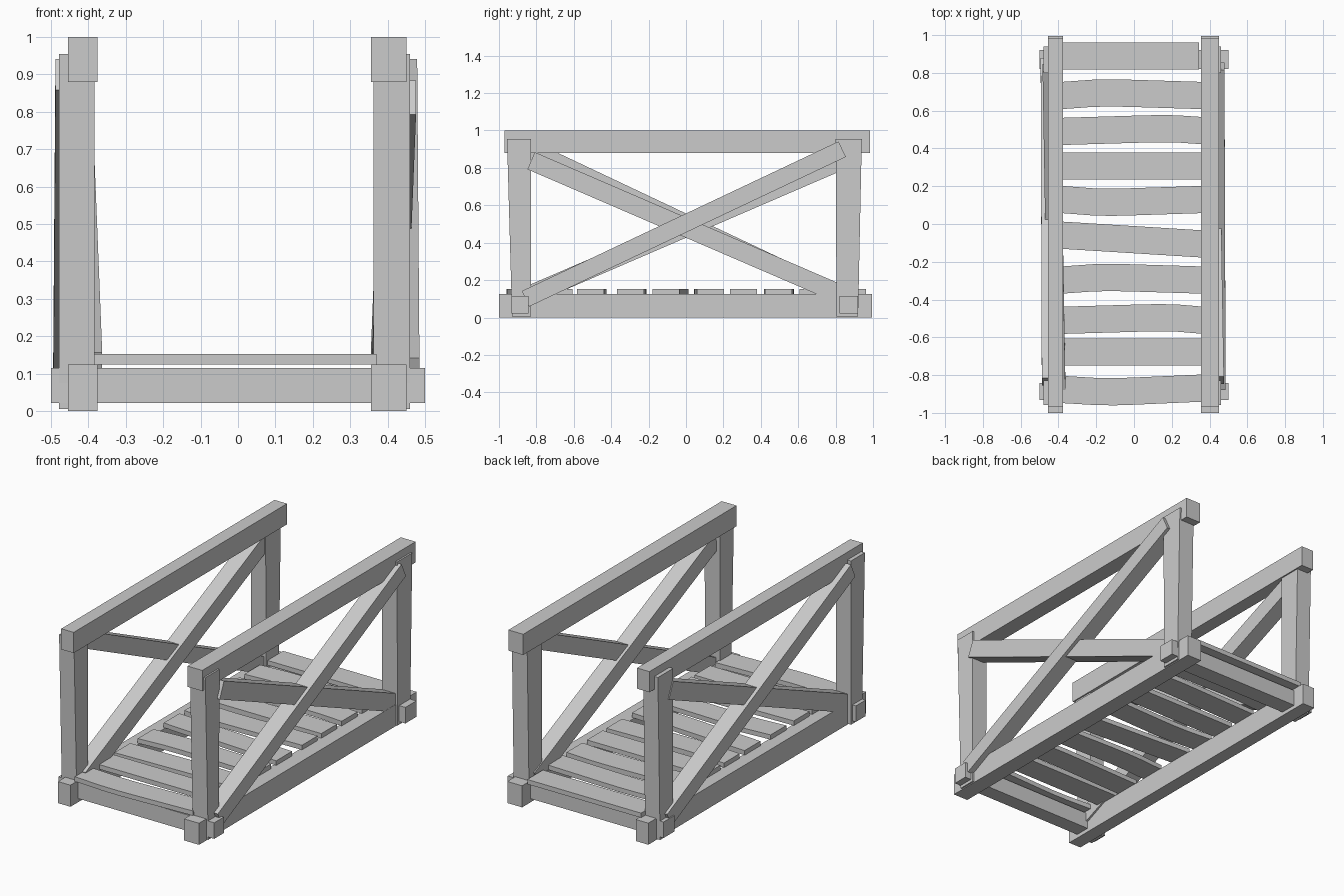
import bpy, bmesh
from mathutils import Vector

cube = bpy.data.objects.get("Cube")
if cube:
    bpy.data.objects.remove(cube, do_unlink=True)

# One plain grey for all timber
GREY = (0.6, 0.6, 0.6, 1.0)
timber = bpy.data.materials.new("timber_grey")
timber.use_nodes = True
timber.diffuse_color = GREY
timber.node_tree.nodes["Principled BSDF"].inputs["Base Color"].default_value = GREY


def loft(name, rings):
    """Solid timber through a row of four-cornered sections."""
    bm = bmesh.new()
    rows = [[bm.verts.new(p) for p in ring] for ring in rings]
    bm.faces.new(rows[0])
    bm.faces.new(rows[-1])
    for a, b in zip(rows, rows[1:]):
        for i in range(4):
            j = (i + 1) % 4
            bm.faces.new((a[i], a[j], b[j], b[i]))
    bmesh.ops.recalc_face_normals(bm, faces=bm.faces)
    mesh = bpy.data.meshes.new(name)
    bm.to_mesh(mesh)
    bm.free()
    mesh.materials.append(timber)
    obj = bpy.data.objects.new(name, mesh)
    bpy.context.collection.objects.link(obj)


def level(x0, x1, y0, y1, z):
    return [(x0, y0, z), (x1, y0, z), (x1, y1, z), (x0, y1, z)]


def box(name, x, y, z):
    loft(name, [level(*x, *y, h) for h in z])


def brace(name, start, end, thick, width):
    """Square-ended diagonal, thick across x and wide in the side plane."""
    a, b = Vector(start), Vector(end)
    side = Vector((thick / 2, 0, 0))
    up = (b - a).cross(Vector((1, 0, 0))).normalized() * width / 2
    loft(name, [[p - side - up, p + side - up, p + side + up, p - side + up]
                for p in (a, b)])


def plank(name, y, bow=0, kink=0, skew=0, x0=-0.385, x1=0.37):
    """Deck board, optionally bowed around a kink or skewed."""
    xs = [x0, kink - 0.1, kink, kink + 0.1, x1]
    bows = [0, 0.85 * bow, bow, 0.85 * bow, 0]
    rings = []
    for x, b in zip(xs, bows):
        c = y + b + skew * x
        rings.append([(x, c - 0.072, 0.125), (x, c + 0.072, 0.125),
                      (x, c + 0.072, 0.152), (x, c - 0.072, 0.152)])
    loft(name, rings)


# Side frames: rails, tapered posts and crossed braces
sides = {
    "left": (1, (0.355, 0.45), (0.362, 0.46), 0.435, 0.0),
    "right": (-1, (-0.455, -0.375), (-0.478, -0.383), 0.444, 0.008),
}
for side, (s, rail_x, post_x, outer, shift) in sides.items():
    box(side + "_bottom_rail", rail_x, (-1, 0.995), (0, 0.125))
    box(side + "_top_rail", rail_x, (-0.97, 0.985), (0.88, 1))
    loft(side + "_front_post", [level(*post_x, -0.93, -0.83, 0.005),
                                level(*post_x, -0.957, -0.828, 0.955)])
    loft(side + "_back_post", [level(*post_x, 0.805, 0.92, 0.005),
                               level(*post_x, 0.8, 0.94, 0.955)])
    brace(side + "_outer_brace", (s * (outer + 0.002), -s * 0.858, 0.1),
          (s * (outer - 0.004), s * 0.835, 0.9), 0.096, 0.092)
    brace(side + "_inner_brace", (s * (0.43 + shift), -s * 0.828, 0.838),
          (s * (0.401 + shift), s * 0.86, 0.11), 0.092, 0.1)

# Cross beams under the deck
box("front_cross_beam", (-0.5, 0.5), (-0.932, -0.843), (0.022, 0.115))
box("back_cross_beam", (-0.5, 0.5), (0.82, 0.92), (0.022, 0.115))

# Deck boards, front to back: centre, bow, kink, skew
boards = [
    (-0.872, -0.015, -0.1, 0.01), (-0.678, 0, 0, 0),
    (-0.51, 0.014, 0.13, 0), (-0.297, 0.014, -0.12, 0),
    (-0.083, 0, 0, -0.062), (0.13, -0.015, -0.12, 0),
    (0.307, 0, 0, 0), (0.492, 0.012, 0.13, 0.005),
    (0.68, 0.014, -0.12, 0),
]
for i, spec in enumerate(boards):
    plank("deck_board_%d" % (i + 1), *spec)
plank("deck_board_10", 0.89, x1=0.345)
